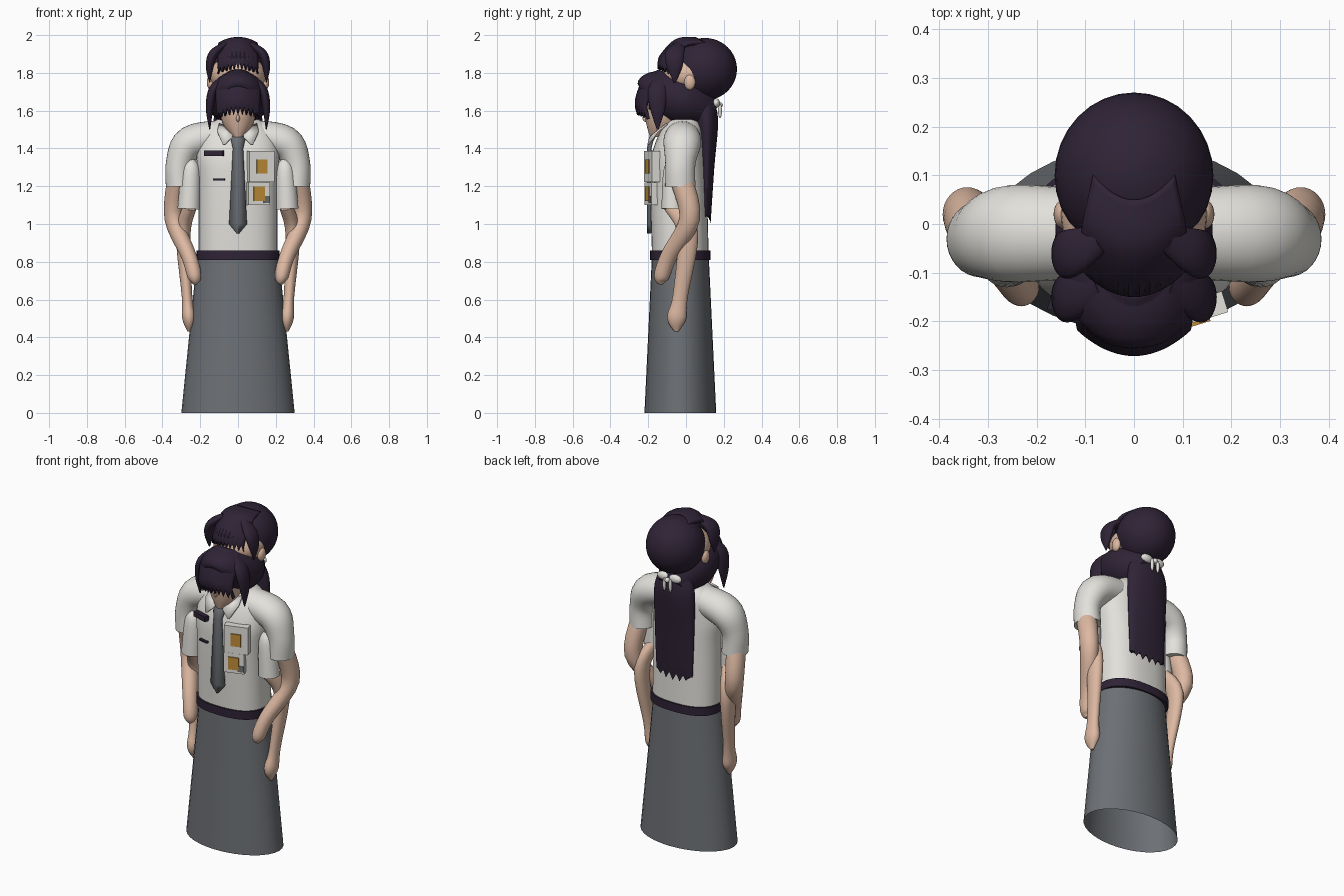
import bpy, bmesh, math
from mathutils import Vector, Matrix

default_cube = bpy.data.objects.get("Cube")
if default_cube:
    bpy.data.objects.remove(default_cube, do_unlink=True)


def material(name, red, green, blue):
    mat = bpy.data.materials.new(name)
    mat.use_nodes = True
    color = (red, green, blue, 1)
    mat.diffuse_color = color
    mat.node_tree.nodes["Principled BSDF"].inputs["Base Color"].default_value = color
    return mat


HAIR = material("dark purple", .028, .017, .037)
SHIRT = material("off white", .76, .75, .71)
SKIN = material("skin", .72, .48, .36)
GREY = material("slate grey", .15, .16, .175)
GOLD = material("gold", .52, .27, .04)


def finish(name, bm, mat, thickness=0):
    bmesh.ops.recalc_face_normals(bm, faces=bm.faces)
    mesh = bpy.data.meshes.new(name)
    bm.to_mesh(mesh)
    bm.free()
    mesh.materials.append(mat)
    part = bpy.data.objects.new(name, mesh)
    bpy.context.collection.objects.link(part)
    if thickness:
        solidify = part.modifiers.new("thickness", 'SOLIDIFY')
        solidify.thickness = thickness
        solidify.offset = 0
    bpy.ops.object.select_all(action='DESELECT')
    part.select_set(True)
    bpy.context.view_layer.objects.active = part
    bpy.ops.object.shade_smooth_by_angle(angle=math.radians(40))


def curve(keys, steps=5):
    """Smooth path through key points, with any number of values in each."""
    keys = [Vector(key) for key in keys]
    slopes = [(keys[min(i + 1, len(keys) - 1)] - keys[max(i - 1, 0)]) / 2 for i in range(len(keys))]
    path = []
    for start, end, leave, arrive in zip(keys, keys[1:], slopes, slopes[1:]):
        for step in range(steps):
            t = step / steps
            ease = t * t * (3 - 2 * t)
            path.append(start.lerp(end, ease) + leave * t * (1 - t) ** 2 - arrive * t * t * (1 - t))
    return path + [keys[-1]]


def skin_rows(rows, wrap=False, caps=False):
    bm = bmesh.new()
    verts = [[bm.verts.new(point) for point in row] for row in rows]
    count = len(rows[0])
    for low, high in zip(verts, verts[1:]):
        for i in range(count if wrap else count - 1):
            j = (i + 1) % count
            bm.faces.new((low[i], low[j], high[j], high[i]))
    if caps:
        bm.faces.new(verts[0])
        bm.faces.new(verts[-1])
    return bm


def ring(center, across, along, power=1, count=32):
    def rounded(value):
        return math.copysign(abs(value) ** power, value)
    angles = [math.tau * i / count for i in range(count)]
    return [center + across * rounded(math.cos(a)) + along * rounded(math.sin(a)) for a in angles]


def stack(keys, power=1):
    """Horizontal oval rings from (height, half width, half depth, y)."""
    return [ring(Vector((0, y, z)), Vector((width, 0, 0)), Vector((0, depth, 0)), power)
            for z, width, depth, y in curve(keys)]


def tube(name, keys, mat, flat=1, side=1):
    """Limb or lock through (x, y, z, radius) keys; flat narrows it sideways."""
    path = curve(keys)
    spots = [Vector((side * p[0], p[1], p[2])) for p in path]
    rows = []
    for i, spot in enumerate(spots):
        ahead = (spots[min(i + 1, len(spots) - 1)] - spots[max(i - 1, 0)]).normalized()
        guide = Vector((0, 1, 0))
        if abs(ahead.y) > abs(ahead.z):
            guide = Vector((0, 0, 1))
        across = guide.cross(ahead).normalized()
        radius = path[i][3]
        rows.append(ring(spot, across * radius * flat, ahead.cross(across) * radius))
    finish(name, skin_rows(rows, wrap=True, caps=True), mat)


def ball(name, center, size, mat):
    bm = bmesh.new()
    place = Matrix.Translation(center) @ Matrix.Diagonal((*size, 1))
    bmesh.ops.create_uvsphere(bm, u_segments=32, v_segments=20, radius=1, matrix=place)
    finish(name, bm, mat)


def plate(name, center, size, mat, turn, out=0):
    """Box turned to follow the chest, then pushed outward."""
    bm = bmesh.new()
    place = Matrix.Translation(center) @ Matrix.Rotation(turn, 4, 'Z') @ Matrix.Translation((0, -out, 0))
    bmesh.ops.create_cube(bm, size=1, matrix=place @ Matrix.Diagonal((*size, 1)))
    finish(name, bm, mat)


def bangs(name, keys):
    """Curved fringe from (y, z, half width) keys, with a jagged lower edge."""
    path = curve(keys)
    rows = []
    for k, (y, z, width) in enumerate(path):
        jag = .035 * (k / (len(path) - 1)) ** 3
        row = []
        for i in range(-10, 11):
            bend = (i / 10) ** 2
            row.append((width * i / 10, y + bend / 20, z - bend / 40 + jag * (i % 2)))
        rows.append(row)
    finish(name, skin_rows(rows), HAIR, thickness=.02)


# Open skirt, belt and shirt body
finish("skirt", skin_rows(stack([(0, .3, .19, -.03), (.84, .215, .15, -.03)]), wrap=True), GREY)
belt = stack([(.81, .22, .16, -.03), (.86, .22, .16, -.03)], power=.8)
finish("belt", skin_rows(belt, wrap=True, caps=True), HAIR)
body = stack([(.84, .21, .15, -.03), (1.2, .21, .15, -.04), (1.37, .22, .14, -.04),
              (1.5, .18, .11, -.02), (1.57, .08, .06, -.01)], power=.8)
finish("shirt_body", skin_rows(body, wrap=True, caps=True), SHIRT)

for label, side in (("left", 1), ("right", -1)):
    # Two pairs of sleeves and arms
    tube(label + "_outer_sleeve", [(.08, -.02, 1.47, .09), (.25, -.02, 1.43, .1), (.31, -.03, 1.32, .08),
                                   (.31, -.03, 1.2, .08)], SHIRT, flat=.9, side=side)
    tube(label + "_inner_sleeve", [(.25, -.07, 1.34, .02), (.25, -.07, 1.28, .05), (.26, -.07, 1.08, .06)],
         SHIRT, side=side)
    tube(label + "_bent_arm", [(.32, -.03, 1.25, .06), (.34, .02, 1.03, .055), (.26, -.09, .83, .045),
                               (.23, -.13, .72, .04), (.23, -.13, .68, .01)], SKIN, flat=.9, side=side)
    tube(label + "_hanging_arm", [(.25, -.07, 1.1, .05), (.29, .01, .95, .055), (.27, -.03, .62, .04),
                                  (.26, -.05, .5, .05), (.26, -.05, .43, .01)], SKIN, flat=.7, side=side)
    # Ears, side locks and ribbon bow
    ball(label + "_ear", (side * .145, .02, 1.75), (.02, .03, .04), SKIN)
    for level, y, z, drop in (("lower", -.15, 1.5, .28), ("upper", -.06, 1.75, .2)):
        tube(f"{label}_{level}_lock", [(.07, y + .03, z + drop, .03), (.13, y, z + drop * .75, .05),
                                       (.15, y, z + drop * .4, .04), (.15, y, z, .005)],
             HAIR, flat=.5, side=side)
    ball(label + "_bow_loop", (side * .04, .16, 1.64), (.04, .02, .025), SHIRT)
    ball(label + "_bow_tail", (side * .02, .18, 1.6), (.01, .01, .04), SHIRT)
    # Collar flap
    flap = [[(side * x, y, z) for x, y, z in edge] for edge in (
        [(.02, -.14, 1.5), (.1, -.1, 1.53)], [(.03, -.19, 1.46), (.11, -.15, 1.49)],
        [(.07, -.2, 1.42), (.08, -.2, 1.42)])]
    finish(label + "_collar", skin_rows(flap), SHIRT, thickness=.01)

# Neck, face and upper head
tube("neck", [(0, -.03, 1.4, .06), (0, -.05, 1.6, .06)], SKIN)
face = stack([(1.46, .03, .04, -.15), (1.53, .08, .09, -.12), (1.62, .1, .11, -.11), (1.72, .08, .08, -.1)])
finish("face", skin_rows(face, wrap=True, caps=True), SKIN)
ball("nose", (0, -.21, 1.56), (.01, .02, .02), SKIN)
ball("upper_head", (0, .02, 1.79), (.15, .15, .11), SKIN)

# Hair masses, fringes and long back hair
ball("hair_ball", (0, .1, 1.82), (.163, .17, .165), HAIR)
tube("lower_hair", [(0, -.23, 1.69, .05), (0, -.18, 1.7, .11), (0, 0, 1.65, .14), (0, .14, 1.58, .07)],
     HAIR, flat=1.15)
back_hair = stack([(1.68, .08, .05, .09), (1.55, .13, .06, .11), (1.3, .13, .04, .11), (1, .12, .02, .11)])
for point in back_hair[-1]:
    point.z += abs(math.sin(point.x * 70)) / 20
finish("long_back_hair", skin_rows(back_hair, wrap=True, caps=True), HAIR)
bangs("lower_bangs", [(-.14, 1.81, .07), (-.22, 1.76, .11), (-.26, 1.65, .11), (-.25, 1.58, .11)])
bangs("upper_bangs", [(.05, 1.98, .08), (-.05, 1.97, .1), (-.13, 1.88, .1), (-.14, 1.82, .1)])
ball("bow_knot", (0, .18, 1.63), (.015, .015, .015), SHIRT)

# Tie with a pointed tip
tie = [[(-width, y + .01, z), (0, y, z), (width, y + .01, z)] for width, y, z in (
    (.025, -.17, 1.48), (.035, -.19, 1.44), (.025, -.2, 1.4), (.045, -.2, 1), (.002, -.2, .95))]
finish("tie", skin_rows(tie), GREY, thickness=.015)

# Name plate, pen, pockets and badges
plate("name_plate", (-.125, -.17, 1.375), (.1, .03, .03), HAIR, turn=-.3, out=.005)
plate("pen", (-.1, -.185, 1.235), (.06, .02, .01), HAIR, turn=-.2)
for level, center, width, height in (("upper", (.12, -.18, 1.305), .14, .165),
                                     ("lower", (.105, -.18, 1.16), .12, .12)):
    plate(level + "_pocket", center, (width, .045, height), SHIRT, turn=.3)
    plate(level + "_badge", center, (.06, .008, .075), GOLD, turn=.3, out=.025)
plate("badge_tab", (.145, -.165, 1.13), (.035, .008, .035), GREY, turn=.3, out=.025)
